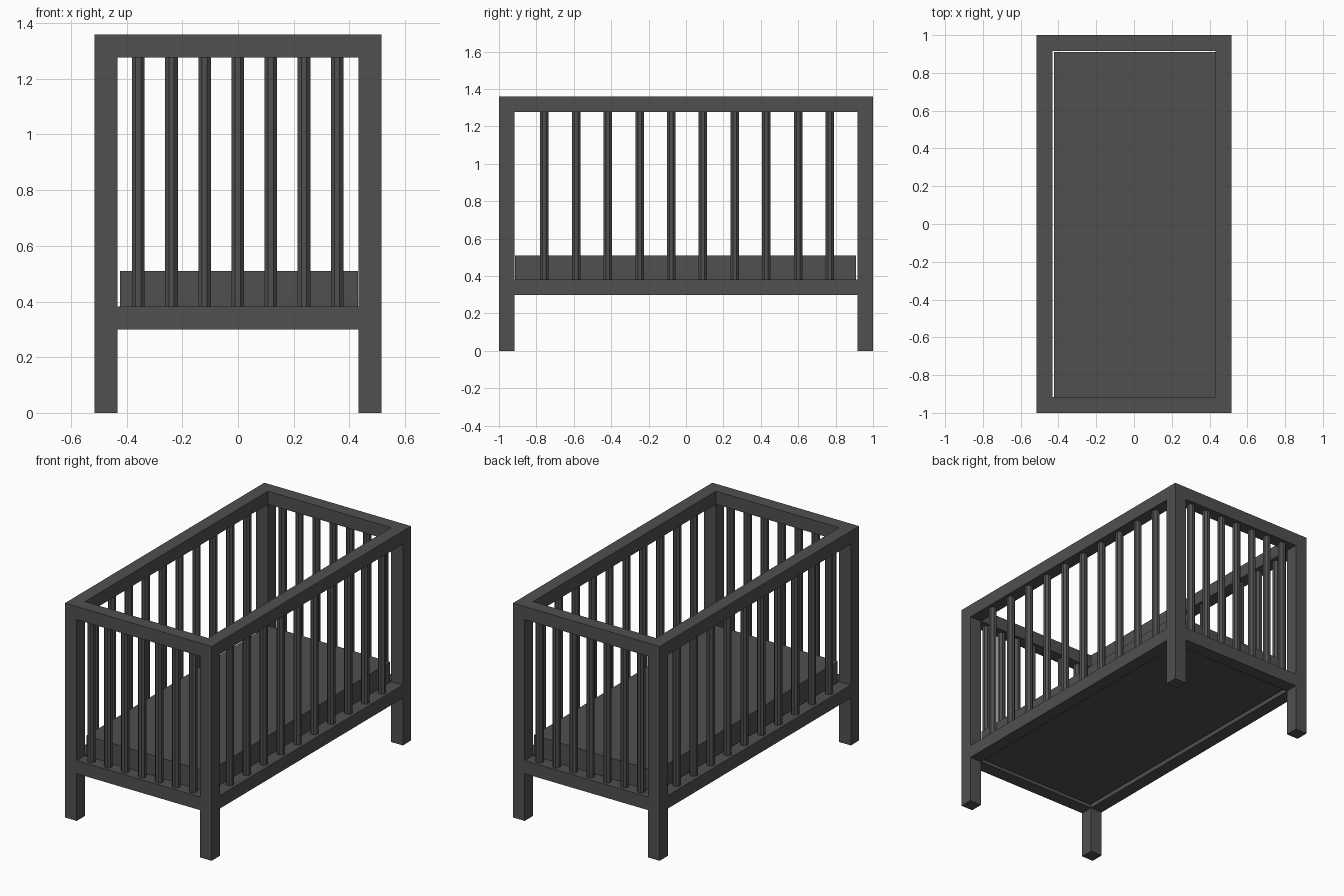
import bpy

if "Cube" in bpy.data.objects:
    bpy.data.objects.remove(bpy.data.objects["Cube"])

W, L, H = 0.515, 1.0, 1.36      # half width, half length, height
T = 0.083                       # timber thickness
XC, YC = W - T / 2, L - T / 2   # frame centre lines
Z_LOW, Z_HIGH = (0.30, 0.383), (H - T, H)


def paint(ob):
    ob.data.materials.append(charcoal)


charcoal = bpy.data.materials.new("charcoal")
charcoal.diffuse_color = (0.08, 0.08, 0.08, 1)
charcoal.use_nodes = True
charcoal.node_tree.nodes["Principled BSDF"].inputs["Base Color"].default_value = charcoal.diffuse_color


def box(name, x0, x1, y0, y1, z0, z1):
    bpy.ops.mesh.primitive_cube_add(
        size=1, location=((x0 + x1) / 2, (y0 + y1) / 2, (z0 + z1) / 2))
    ob = bpy.context.object
    ob.name = name
    ob.scale = (x1 - x0, y1 - y0, z1 - z0)
    bpy.ops.object.transform_apply(location=False, rotation=False, scale=True)
    paint(ob)


def slat(name, x, y):
    z0, z1 = Z_LOW[1] - 0.003, Z_HIGH[0] + 0.003
    bpy.ops.mesh.primitive_cylinder_add(
        vertices=8, radius=0.0245, depth=z1 - z0, location=(x, y, (z0 + z1) / 2),
        rotation=(0, 0, 0.3927))
    ob = bpy.context.object
    ob.name = name
    paint(ob)


# corner posts
for sx in (-1, 1):
    for sy in (-1, 1):
        x, y = sx * XC, sy * YC
        box("corner_post", x - T / 2, x + T / 2, y - T / 2, y + T / 2, 0, H)

# upper and lower rails between the posts
for level, (z0, z1) in (("lower", Z_LOW), ("upper", Z_HIGH)):
    for s in (-1, 1):
        box(level + "_end_rail", -W + T, W - T,
            s * YC - T / 2, s * YC + T / 2, z0, z1)
        box(level + "_side_rail", s * XC - T / 2, s * XC + T / 2,
            -L + T, L - T, z0, z1)

# upright slats on the ends and the long sides
for s in (-1, 1):
    for i in range(7):
        slat("end_slat", -0.358 + i * 0.119, s * YC)
    for i in range(10):
        slat("side_slat", s * XC, -0.757 + i * 0.1695)

# mattress
box("mattress", -0.424, 0.431, -0.915, 0.91, 0.32, 0.51)
